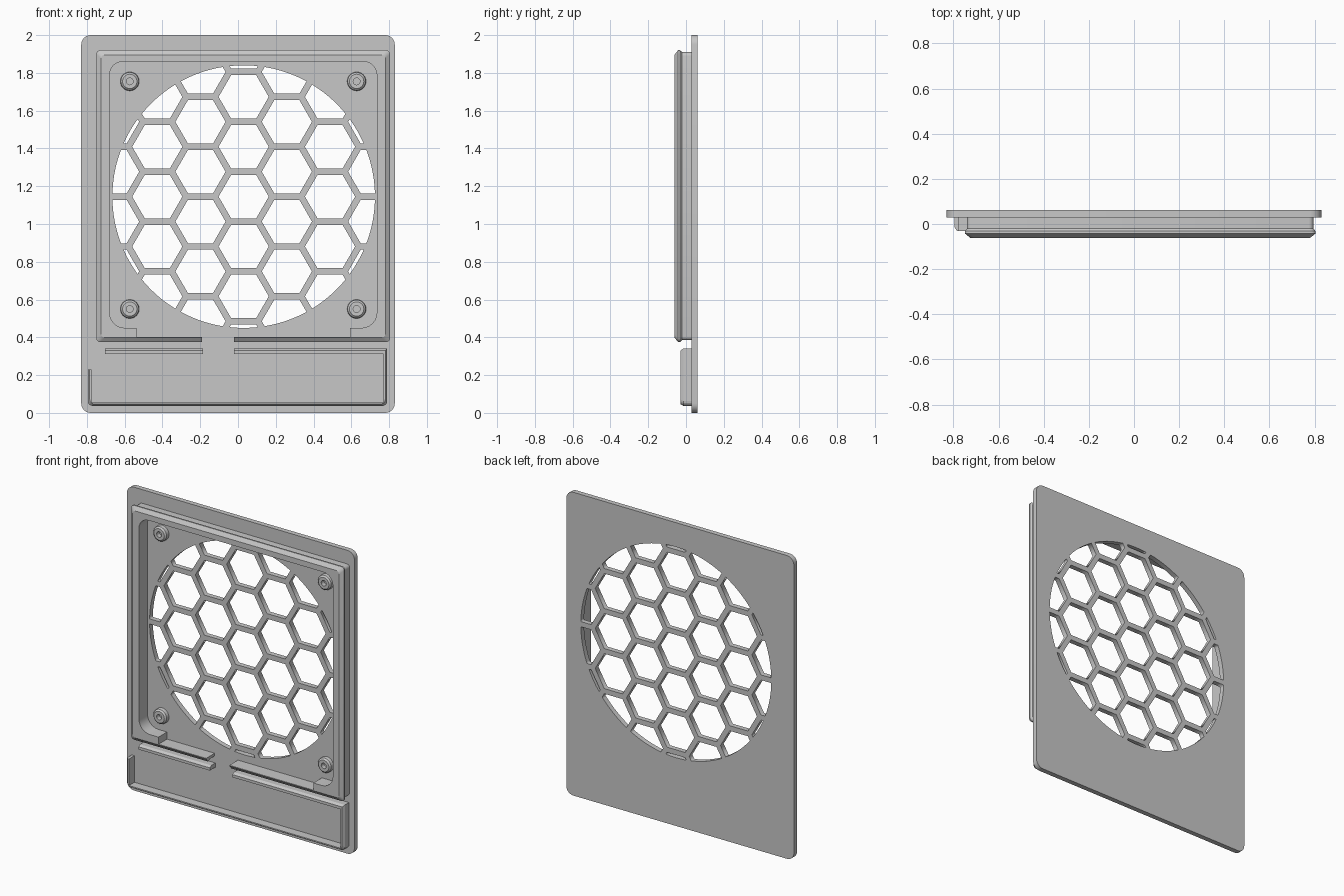
import bpy, bmesh, math
from mathutils import Vector

if "Cube" in bpy.data.objects:
    bpy.data.objects.remove(bpy.data.objects["Cube"])

COLOUR = (0.575, 0.575, 0.575, 1)
grey = bpy.data.materials.new("matte grey")
grey.use_nodes = True
grey.diffuse_color = COLOUR
grey.node_tree.nodes["Principled BSDF"].inputs["Base Color"].default_value = COLOUR

CX, CZ, R = 0.03, 1.145, 0.695       # vent centre and radius
BACK, FLOOR, FRONT = 0.061, 0.028, -0.061


def arc(cx, cz, r, a0, a1, n=6):
    angles = [math.radians(a0 + (a1 - a0) * i / n) for i in range(n + 1)]
    return [(cx + r * math.cos(a), cz + r * math.sin(a)) for a in angles]


def rounded_rect(x0, x1, z0, z1, r):
    return (arc(x1 - r, z1 - r, r, 0, 90) + arc(x0 + r, z1 - r, r, 90, 180)
            + arc(x0 + r, z0 + r, r, 180, 270) + arc(x1 - r, z0 + r, r, 270, 360))


def finish(name, bm):
    bmesh.ops.recalc_face_normals(bm, faces=bm.faces)
    mesh = bpy.data.meshes.new(name)
    bm.to_mesh(mesh)
    bm.free()
    mesh.materials.append(grey)
    obj = bpy.data.objects.new(name, mesh)
    bpy.context.collection.objects.link(obj)
    return obj


def smooth(obj):
    bpy.ops.object.select_all(action='DESELECT')
    obj.select_set(True)
    bpy.context.view_layer.objects.active = obj
    bpy.ops.object.shade_smooth_by_angle(angle=math.radians(25))


def loft(name, outline, stations):
    """Stack an outline of (x, z, dx, dz) along y; each station is (y, offset)."""
    bm = bmesh.new()
    rings = [[bm.verts.new((x + dx * d, y, z + dz * d)) for x, z, dx, dz in outline]
             for y, d in stations]
    n = len(outline)
    for a, b in zip(rings, rings[1:]):
        for i in range(n):
            j = (i + 1) % n
            bm.faces.new((a[i], a[j], b[j], b[i]))
    caps = [bm.faces.new(rings[0]), bm.faces.new(rings[-1])]
    bm.normal_update()
    bmesh.ops.triangulate(bm, faces=caps)
    return finish(name, bm)


def clip(poly, normal, limit):
    """Keep the part of a convex polygon where p . normal <= limit."""
    out = []
    for a, b in zip(poly, poly[1:] + poly[:1]):
        da, db = a.dot(normal) - limit, b.dot(normal) - limit
        if da <= 0:
            out.append(a)
        if da * db < 0:
            out.append(a.lerp(b, da / (da - db)))
    return out


# Honeycomb openings, trimmed by the round vent
PITCH, BAR = 0.264, 0.034
disc = [Vector(p) for p in arc(CX, CZ, R, 0, 360, 144)[:-1]]
openings = []
for col in range(-4, 5):
    for row in range(-4, 5):
        centre = Vector((CX + col * PITCH * math.sqrt(3) / 2,
                         CZ + (row + 0.5 * (col % 2)) * PITCH))
        cell = disc
        for k in range(6):
            a = math.radians(30 + 60 * k)
            normal = Vector((math.cos(a), math.sin(a)))
            cell = clip(cell, normal, centre.dot(normal) + (PITCH - BAR) / 2)
            if len(cell) < 3:
                break
        if len(cell) < 3:
            continue
        area = sum(p.cross(q) for p, q in zip(cell, cell[1:] + cell[:1])) / 2
        if area > 0.0002:
            openings.append(cell)

# Back plate with the grille cut through it
curve = bpy.data.curves.new("back_plate", 'CURVE')
curve.dimensions = '2D'
curve.fill_mode = 'BOTH'
curve.extrude = (BACK - FLOOR) / 2
for pts in [rounded_rect(-0.83, 0.83, 0, 2, 0.05)] + openings:
    spline = curve.splines.new('POLY')
    spline.points.add(len(pts) - 1)
    for point, p in zip(spline.points, pts):
        point.co = (p[0], p[1], 0, 1)
    spline.use_cyclic_u = True
curve.materials.append(grey)
plate = bpy.data.objects.new("back_plate", curve)
plate.rotation_euler.x = math.pi / 2
plate.location.y = (BACK + FLOOR) / 2
bpy.context.collection.objects.link(plate)
bpy.ops.object.select_all(action='DESELECT')
plate.select_set(True)
bpy.context.view_layer.objects.active = plate
bpy.ops.object.convert(target='MESH')


# Raised frame around the vent, open at the bottom, with a snap lip
def frame_half(side, gap):
    mid = 0.0275
    outer = [(gap, 0.385, 0, -1)]
    corners = (arc(-0.747, 0.405, 0.02, 270, 180, 4)
               + arc(-0.747, 1.89, 0.02, 180, 90, 4))
    for x, z in corners:
        outer.append((mid + side * x, z, -side, 1 if z > 1 else -1))
    inner = [(-0.565, 0.403), (-0.565, 0.45)]
    inner += arc(-0.6275, 0.53, 0.08, 270, 180) + arc(-0.6375, 1.79, 0.07, 180, 90)
    inner = [(gap, 0.403, 0, 0)] + [(mid + side * x, z, 0, 0) for x, z in inner]
    return outer, inner


out_l, in_l = frame_half(1, -0.19)
out_r, in_r = frame_half(-1, -0.02)
smooth(loft("vent_frame", out_l + out_r[::-1] + in_r + in_l[::-1],
            [(FLOOR, 0), (-0.02, 0), (-0.032, 0.01), (-0.042, 0.01), (FRONT, -0.014)]))

# Thin walls of the lower tray, with chamfered outer edges
TRAY = [(FLOOR, 0), (-0.014, 0), (-0.03, -0.01)]
tray = [(-0.795, 0.23, -1, 0)]
tray += [(x, z, -1, -1) for x, z in arc(-0.77, 0.062, 0.025, 180, 270, 4)]
tray += [(x, z, 1, -1) for x, z in arc(0.765, 0.062, 0.025, 270, 360, 4)]
tray += [(0.79, 0.34, 1, 1), (-0.02, 0.34, 0, 1), (-0.02, 0.312, 0, 0), (0.77, 0.312, 0, 0),
         (0.77, 0.055, 0, 0), (-0.775, 0.055, 0, 0), (-0.775, 0.23, 0, 0)]
loft("tray_wall", tray, TRAY)
loft("tray_short_wall", [(-0.705, 0.312, 0, 0), (-0.185, 0.312, 0, 0),
                         (-0.185, 0.34, 0, 1), (-0.705, 0.34, 0, 1)], TRAY)

# Screw bosses: lathed profile of (radius, y) with a blind hole
profile = [(0.05, FLOOR), (0.048, 0.005), (0.038, -0.004), (0.018, -0.004), (0.018, FLOOR - 0.002)]
for x, side in ((-0.573, "right"), (0.628, "left")):
    for z, level in ((0.55, "lower"), (1.755, "upper")):
        bm = bmesh.new()
        rings = [[bm.verts.new((px, y, pz)) for px, pz in arc(x, z, r, 0, 360, 32)[:-1]]
                 for r, y in profile]
        for a, b in zip(rings, rings[1:]):
            for i in range(32):
                j = (i + 1) % 32
                bm.faces.new((a[i], a[j], b[j], b[i]))
        bm.faces.new(rings[0])
        bm.faces.new(rings[-1])
        smooth(finish(f"{level}_{side}_boss", bm))
